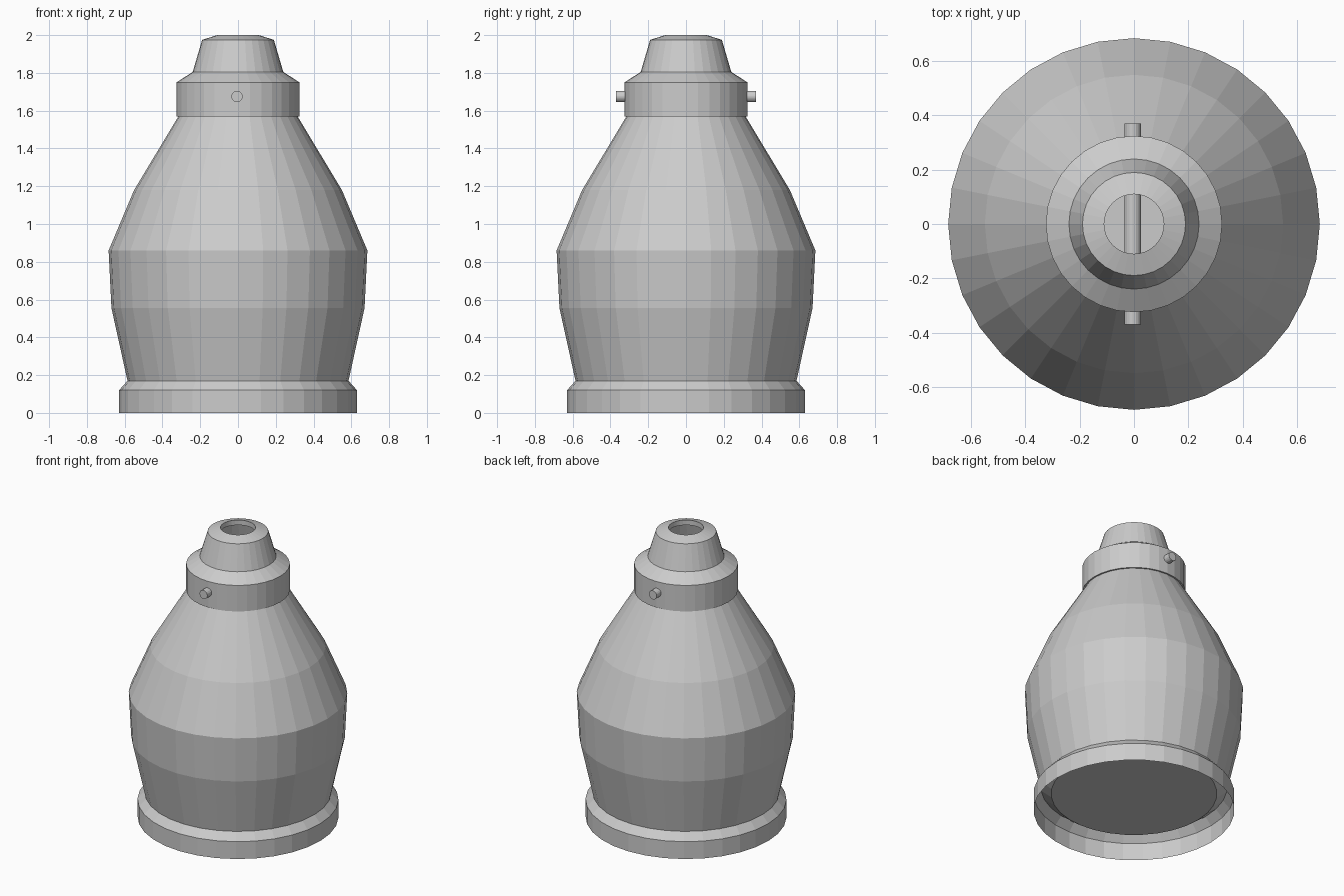
import bpy, bmesh, math

if "Cube" in bpy.data.objects:
    bpy.data.objects.remove(bpy.data.objects["Cube"])

SIDES = 32


def lathe(name, profile):
    """Spin a list of (radius, z) points around z; radius 0 closes with a fan."""
    bm = bmesh.new()
    rings = []
    for r, z in profile:
        if r == 0:
            rings.append([bm.verts.new((0, 0, z))] * SIDES)
            continue
        rings.append([bm.verts.new((r * math.cos(2 * math.pi * i / SIDES),
                                    r * math.sin(2 * math.pi * i / SIDES), z))
                      for i in range(SIDES)])
    for a, b in zip(rings, rings[1:]):
        for i in range(SIDES):
            j = (i + 1) % SIDES
            # drop repeated centre vertices so fans become triangles
            bm.faces.new(list(dict.fromkeys((a[i], a[j], b[j], b[i]))))
    bmesh.ops.recalc_face_normals(bm, faces=bm.faces)
    mesh = bpy.data.meshes.new(name)
    bm.to_mesh(mesh)
    bm.free()
    obj = bpy.data.objects.new(name, mesh)
    bpy.context.collection.objects.link(obj)
    return obj


# Hollow foot ring, open underneath
lathe("foot_ring", [(0.63, 0), (0.63, 0.12), (0.585, 0.17)])

# Bulging body with a recessed floor
lathe("body", [(0, 0.12), (0.52, 0.12), (0.585, 0.17), (0.67, 0.555),
               (0.685, 0.86), (0.55, 1.18), (0.315, 1.57)])

# Collar with sloped shoulder
lathe("collar", [(0.315, 1.57), (0.325, 1.57), (0.325, 1.75), (0.24, 1.805)])

# Tapered neck with an open mouth and short inner lip
lathe("neck", [(0.24, 1.805), (0.19, 1.975), (0.11, 2.0), (0.11, 1.965)])

# Cross pin running through the collar from front to back
bpy.ops.mesh.primitive_cylinder_add(vertices=16, radius=0.03, depth=0.74,
                                    location=(-0.005, 0, 1.675),
                                    rotation=(math.pi / 2, 0, 0))
bpy.context.object.name = "cross_pin"
